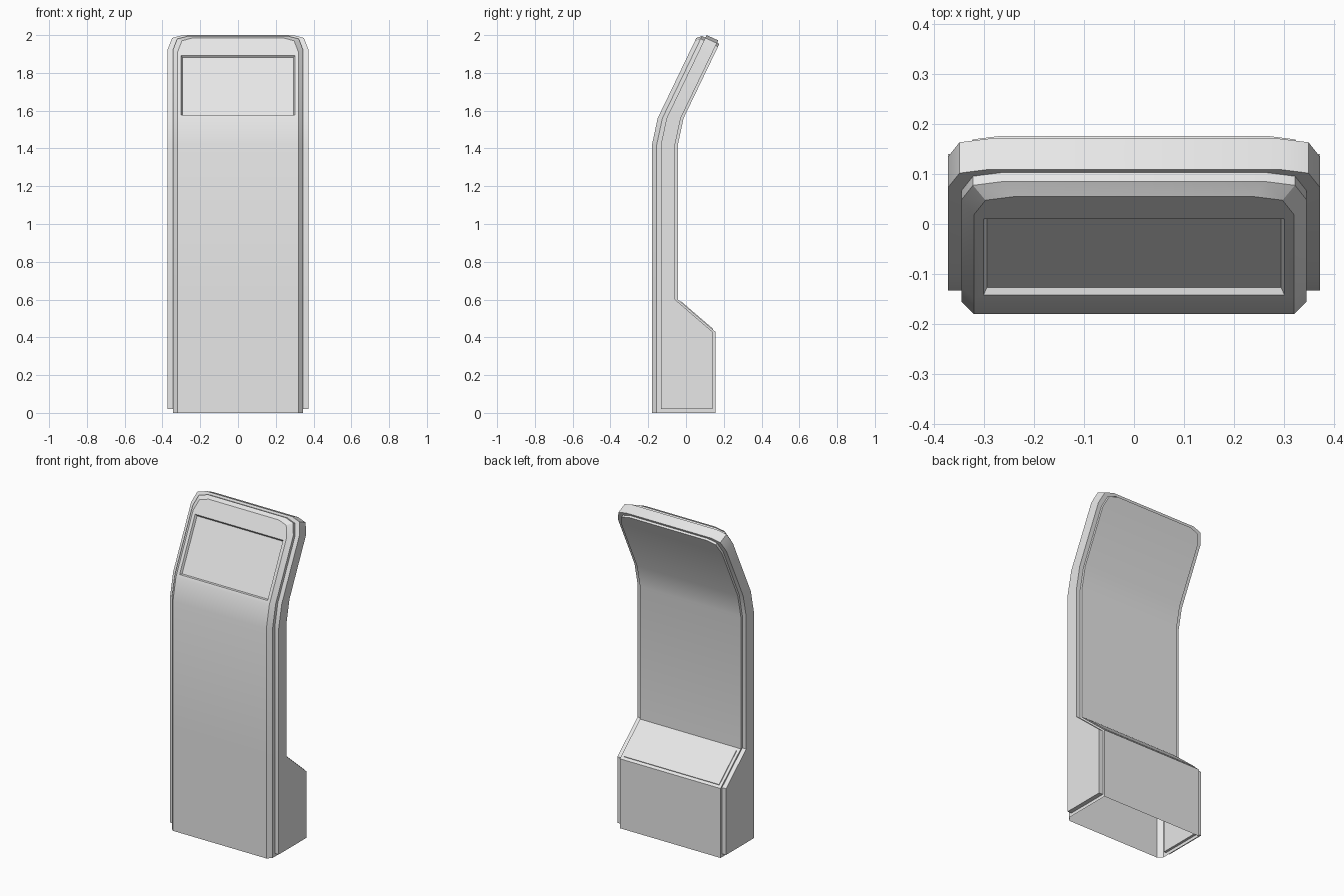
import bpy, bmesh
from math import radians

cube = bpy.data.objects.get("Cube")
if cube:
    bpy.data.objects.remove(cube, do_unlink=True)

grey = bpy.data.materials.new("light_grey")
grey.use_nodes = True
grey.diffuse_color = (0.8, 0.8, 0.8, 1)
grey.node_tree.nodes["Principled BSDF"].inputs["Base Color"].default_value = (0.8, 0.8, 0.8, 1)


def interpolate(points, z):
    """y of a side profile, given as (z, y) points, at height z"""
    for (z0, y0), (z1, y1) in zip(points, points[1:]):
        if z <= z1:
            break
    return y0 + (y1 - y0) * (z - z0) / (z1 - z0)


FRONT = [(0, -.18), (1.42, -.18), (1.56, -.15), (2, .062)]


def front_y(z):
    return interpolate(FRONT, z)


def back_y(z):
    # the foot box bulges out behind the leaning slab
    if z < .6:
        return interpolate([(0, .155), (.43, .155), (.6, -.045)], z)
    return front_y(z) + .137


def ring(bm, side, offset, width, top, bottom=0):
    """Arch-shaped outline that follows the front or back profile"""
    half = [(width, z) for z in (bottom, .43, .6, 1.42, 1.56, top - .075)]
    half += [(width - .023, top - .015), (width - .08, top)]
    outline = half + [(-x, z) for x, z in reversed(half)]
    return [bm.verts.new((x, side(z) + offset, z)) for x, z in outline]


def bridge(bm, a, b):
    for i in range(len(a) - 1):
        bm.faces.new((a[i], a[i + 1], b[i + 1], b[i]))


def cap(bm, r):
    """Fill an outline with strips from side to side"""
    n = len(r)
    return [bm.faces.new((r[i], r[i + 1], r[n - 2 - i], r[n - 1 - i]))
            for i in range(n // 2 - 1)]


def finish(bm, name):
    mesh = bpy.data.meshes.new(name)
    bm.to_mesh(mesh)
    bm.free()
    mesh.materials.append(grey)
    obj = bpy.data.objects.new(name, mesh)
    bpy.context.collection.objects.link(obj)
    bpy.ops.object.select_all(action='DESELECT')
    obj.select_set(True)
    bpy.context.view_layer.objects.active = obj
    bpy.ops.object.shade_smooth_by_angle(angle=radians(20))


# Kiosk body: chamfered front, straight sides, open underneath
bm = bmesh.new()
rings = [ring(bm, front_y, 0, .32, 1.985),
         ring(bm, front_y, .025, .345, 1.995),
         ring(bm, front_y, .047, .345, 1.987),
         ring(bm, back_y, -.015, .345, 1.96),
         ring(bm, back_y, 0, .345, 1.953)]
for a, b in zip(rings, rings[1:]):
    bridge(bm, a, b)
front_faces = cap(bm, rings[0])
back_faces = cap(bm, rings[-1])
bmesh.ops.recalc_face_normals(bm, faces=bm.faces[:])

# Recessed screen on the leaning head
screen = front_faces[4]
bmesh.ops.inset_individual(bm, faces=[screen], thickness=.027)
bmesh.ops.inset_individual(bm, faces=[screen], thickness=.01, depth=-.013)

# Slightly raised lid on the slope of the foot box
lid = back_faces[1]
bmesh.ops.inset_individual(bm, faces=[lid], thickness=.025)
bmesh.ops.inset_individual(bm, faces=[lid], thickness=.002, depth=.004)
finish(bm, "kiosk_body")

# Wider band around the sides and top
bm = bmesh.new()
rings = [ring(bm, front_y, .047, .33, 1.965, .02),
         ring(bm, front_y, .047, .372, 2, .02),
         ring(bm, back_y, -.015, .372, 1.972, .02),
         ring(bm, back_y, -.015, .33, 1.94, .02)]
for a, b in zip(rings, rings[1:] + rings[:1]):
    bridge(bm, a, b)
for end in (0, -1):
    bm.faces.new([r[end] for r in rings])
bmesh.ops.recalc_face_normals(bm, faces=bm.faces[:])
finish(bm, "side_band")
